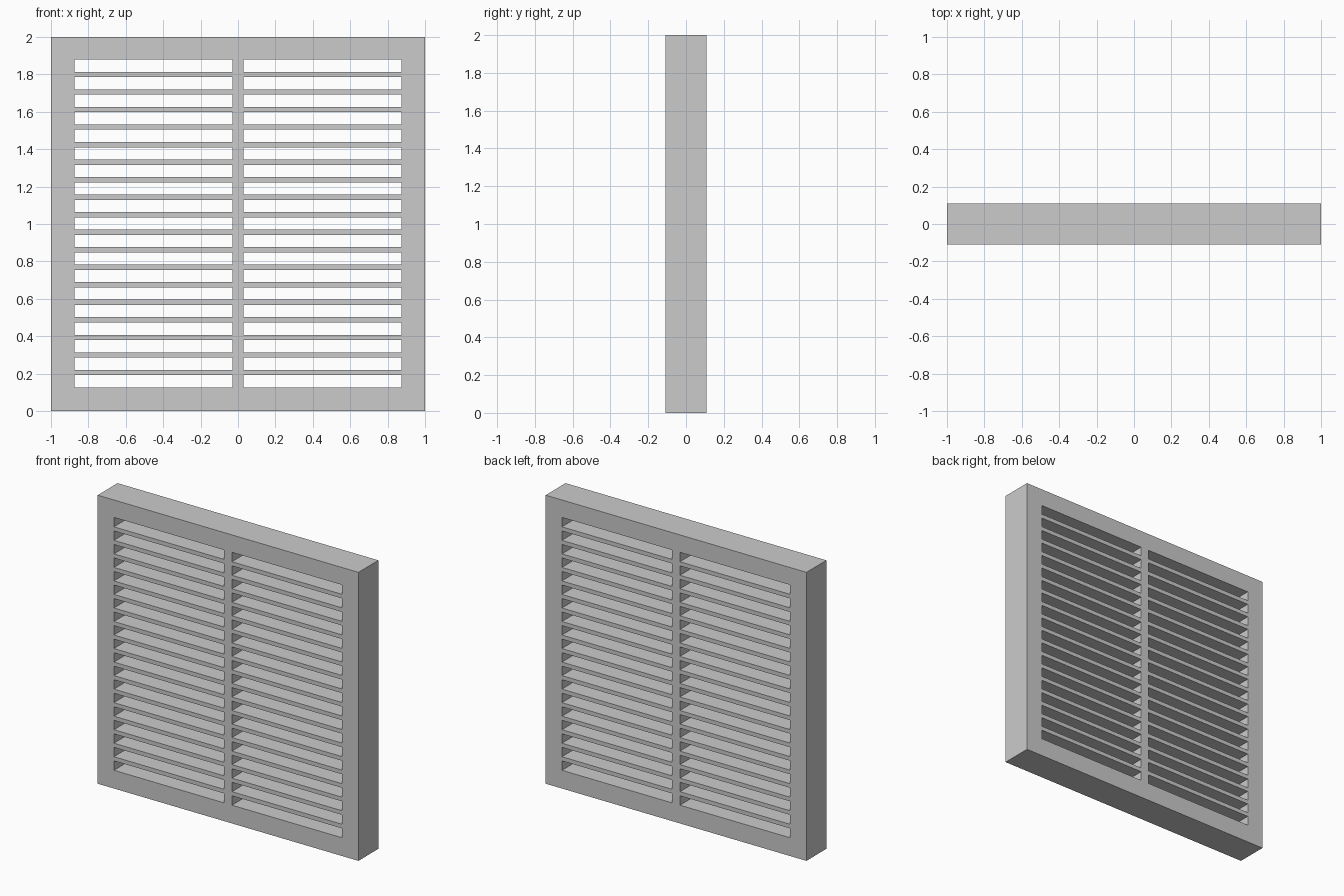
import bpy, bmesh

if "Cube" in bpy.data.objects:
    bpy.data.objects.remove(bpy.data.objects["Cube"])

HALF_DEPTH = 0.109
ROWS = 19
SLOT, PITCH, FIRST = 0.065, 0.09375, 0.1265

# Grid lines: frame sides, two slot columns and the central mullion
xs = [-1, -0.875, -0.03, 0.03, 0.875, 1]
zs = [0]
for i in range(ROWS):
    bottom = FIRST + i * PITCH
    zs += [bottom, bottom + SLOT]
zs.append(2)

# Front sheet with the slot cells left open
bm = bmesh.new()
verts = [[bm.verts.new((x, -HALF_DEPTH, z)) for x in xs] for z in zs]
for r in range(len(zs) - 1):
    for c in range(len(xs) - 1):
        if r % 2 == 1 and c in (1, 3):
            continue
        bm.faces.new((verts[r][c], verts[r][c + 1],
                      verts[r + 1][c + 1], verts[r + 1][c]))

# Thicken into a solid grille with straight-through slots
front = bm.faces[:]
ext = bmesh.ops.extrude_face_region(bm, geom=front, use_keep_orig=True)
moved = [g for g in ext["geom"] if isinstance(g, bmesh.types.BMVert)]
bmesh.ops.translate(bm, verts=moved, vec=(0, 2 * HALF_DEPTH, 0))
bmesh.ops.recalc_face_normals(bm, faces=bm.faces[:])

mesh = bpy.data.meshes.new("vent_grille")
bm.to_mesh(mesh)
bm.free()
grille = bpy.data.objects.new("vent_grille", mesh)
bpy.context.collection.objects.link(grille)
